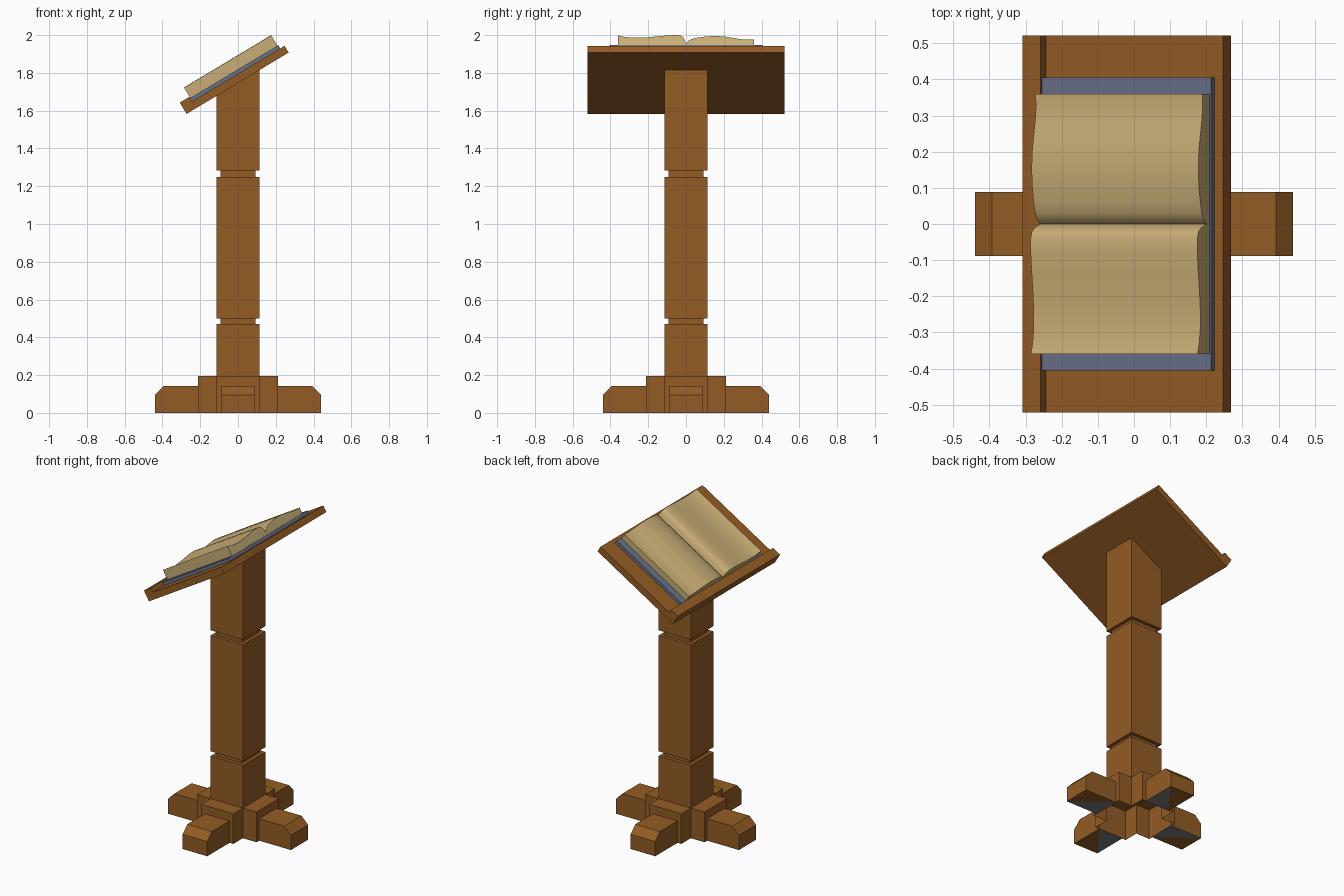
import bpy, bmesh, math
from mathutils import Vector, Matrix

if "Cube" in bpy.data.objects:
    bpy.data.objects.remove(bpy.data.objects["Cube"])


def material(name, rgb):
    m = bpy.data.materials.new(name)
    m.diffuse_color = (*rgb, 1)
    m.use_nodes = True
    m.node_tree.nodes["Principled BSDF"].inputs["Base Color"].default_value = m.diffuse_color
    return m


wood = material("brown wood", (0.296, 0.107, 0.018))
paper = material("aged paper", (0.58, 0.42, 0.18))
cloth = material("blue grey cover", (0.138, 0.165, 0.25))
felt = material("grey underside", (0.2, 0.2, 0.2))


def finish(name, bm, *mats):
    bmesh.ops.recalc_face_normals(bm, faces=bm.faces)
    me = bpy.data.meshes.new(name)
    bm.to_mesh(me)
    bm.free()
    for m in mats:
        me.materials.append(m)
    ob = bpy.data.objects.new(name, me)
    bpy.context.collection.objects.link(ob)
    return ob


def prism(points, direction, bottom=True):
    """Closed prism from a 3D outline pushed along a direction."""
    bm = bmesh.new()
    base = bm.faces.new([bm.verts.new(p) for p in points])
    ext = bmesh.ops.extrude_face_region(bm, geom=[base], use_keep_orig=True)
    vs = [g for g in ext["geom"] if isinstance(g, bmesh.types.BMVert)]
    bmesh.ops.translate(bm, verts=vs, vec=direction)
    if not bottom:
        bmesh.ops.delete(bm, geom=[base], context="FACES_ONLY")
    return bm


# sloped frame of the desk: u runs up the slope, n stands off it
A = math.radians(31)
LOW = Vector((-0.272, 0, 1.583))
U = Vector((math.cos(A), 0, math.sin(A)))
N = Vector((-math.sin(A), 0, math.cos(A)))


def desk_point(u, y, n):
    return LOW + U * u + N * n + Vector((0, y, 0))


# cross-shaped base collar, open underneath
a, b = 0.115, 0.213
outline = [(b, -a), (b, a), (a, a), (a, b), (-a, b), (-a, a),
           (-b, a), (-b, -a), (-a, -a), (-a, -b), (a, -b), (a, -a)]
finish("base_collar", prism([(x, y, 0) for x, y in outline], (0, 0, 0.195), False), wood)

# four chamfered feet, half of each underside grey
foot = [(0.21, 0), (0.44, 0), (0.44, 0.095), (0.393, 0.142), (0.21, 0.142)]
for i, side in enumerate(("right", "back", "left", "front")):
    bm = prism([(x, -0.088, z) for x, z in foot], (0, 0.176, 0))
    under = [f for f in bm.faces if all(v.co.z < 0.001 for v in f.verts)]
    halves = bmesh.ops.triangulate(bm, faces=under)["faces"]
    halves[0].material_index = 1
    bm.transform(Matrix.Rotation(i * math.pi / 2, 4, "Z"))
    finish(side + "_foot", bm, wood, felt)

# square post with two grooves and a slanted top
bm = bmesh.new()
w, g = 0.115, 0.093
rings = [(w, 0.19), (w, 0.47), (g, 0.47), (g, 0.5), (w, 0.5), (w, 1.25),
         (g, 1.25), (g, 1.283), (w, 1.283), (w, None)]
prev = None
for r, z in rings:
    ring = []
    for sx, sy in ((1, 1), (-1, 1), (-1, -1), (1, -1)):
        top = LOW.z + (sx * r - LOW.x) * math.tan(A)
        ring.append(bm.verts.new((sx * r, sy * r, top if z is None else z)))
    if prev:
        for i in range(4):
            j = (i + 1) % 4
            bm.faces.new((prev[i], prev[j], ring[j], ring[i]))
    prev = ring
bm.faces.new(prev)
finish("post", bm, wood)

# sloped board with a raised lip at its low edge
board = [(0, 0), (0.63, 0), (0.63, 0.042), (0.058, 0.042), (0.058, 0.07), (0, 0.07)]
finish("desk_board", prism([desk_point(u, -0.521, n) for u, n in board], (0, 1.042, 0)), wood)

# book cover
cover = [(0.058, 0.042), (0.603, 0.042), (0.603, 0.062), (0.058, 0.062)]
finish("book_cover", prism([desk_point(u, -0.405, n) for u, n in cover], (0, 0.81, 0)), cloth)

# open pages: wavy top outline, pushed up the slope
wave = [(-0.36, 0.126), (-0.33, 0.117), (-0.29, 0.111), (-0.24, 0.111), (-0.19, 0.115),
        (-0.13, 0.122), (-0.08, 0.127), (-0.04, 0.127), (-0.022, 0.121), (-0.01, 0.106),
        (0, 0.076), (0.012, 0.092), (0.03, 0.103), (0.06, 0.111), (0.1, 0.118),
        (0.15, 0.122), (0.2, 0.119), (0.25, 0.11), (0.29, 0.102), (0.32, 0.099), (0.36, 0.1)]
page = [(-0.36, 0.061)] + wave + [(0.36, 0.061)]
pages = finish("book_pages", prism([desk_point(0.06, y, n) for y, n in page], U * 0.538), paper)
bpy.context.view_layer.objects.active = pages
pages.select_set(True)
bpy.ops.object.shade_smooth_by_angle(angle=math.radians(40))
